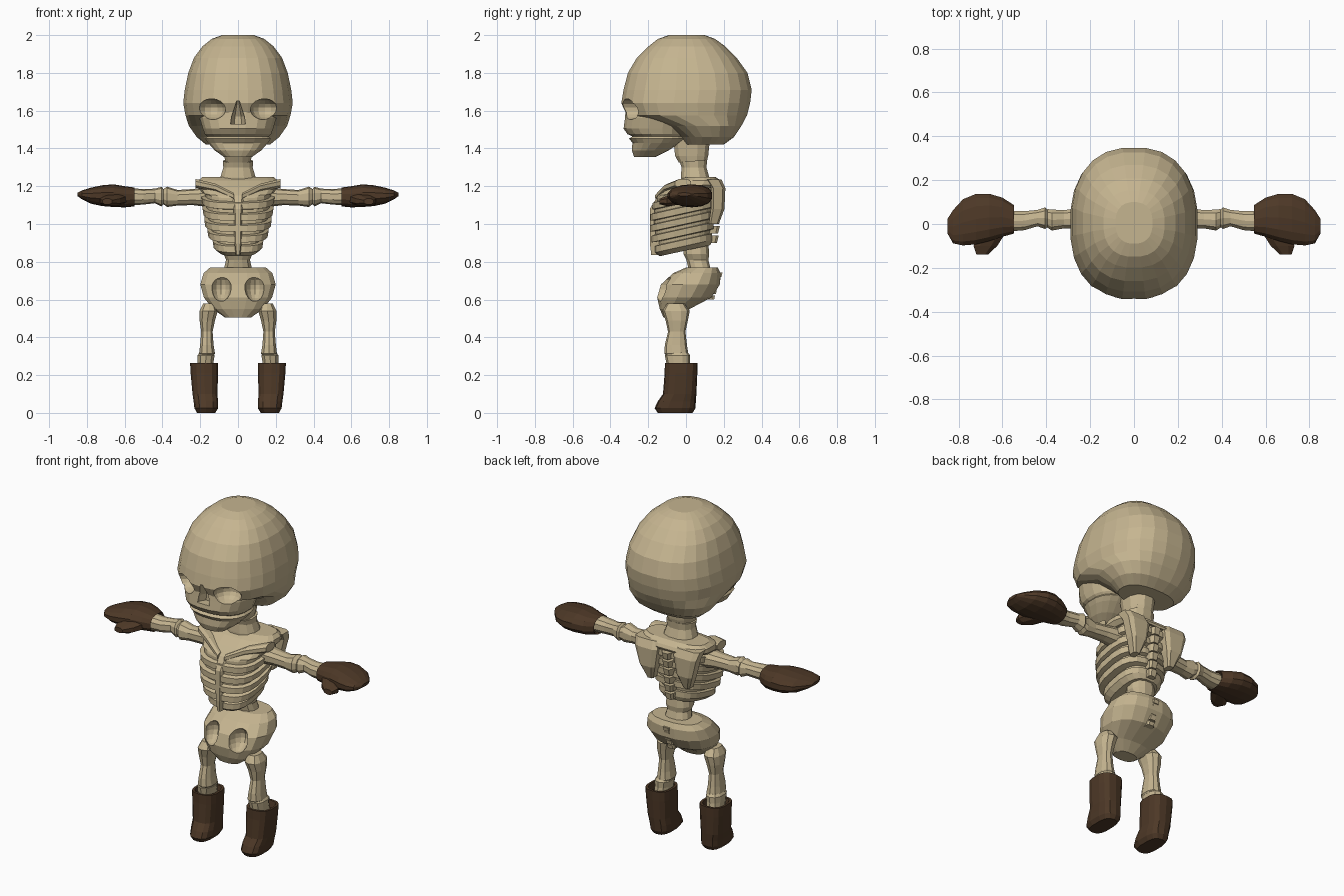
import bpy, bmesh, math
from mathutils import Vector


def material(name, col):
    m = bpy.data.materials.new(name)
    m.diffuse_color = (*col, 1)
    return m


BONE = material("bone", (0.56, 0.46, 0.28))
LEATHER = material("dark_leather", (0.075, 0.040, 0.020))


def add(name, bm, mat):
    bmesh.ops.recalc_face_normals(bm, faces=bm.faces)
    me = bpy.data.meshes.new(name)
    bm.to_mesh(me)
    bm.free()
    me.materials.append(mat)
    ob = bpy.data.objects.new(name, me)
    bpy.context.collection.objects.link(ob)
    return ob


def loft(name, axis, rings, n=12, p=2.4, mat=BONE, side=1):
    """Skin of rounded sections; ring = (t, u0, u1, v0, v1[, tilt])."""
    bm = bmesh.new()
    loops = []
    for r in rings:
        t, u0, u1, v0, v1 = r[:5]
        tilt = r[5] if len(r) > 5 else 0
        loop = []
        for i in range(n):
            a = 2 * math.pi * (i + 0.5) / n
            c, s = math.cos(a), math.sin(a)
            u = (u0 + u1) / 2 + (u1 - u0) / 2 * math.copysign(abs(c) ** (2 / p), c)
            v = (v0 + v1) / 2 + (v1 - v0) / 2 * math.copysign(abs(s) ** (2 / p), s)
            co = {'x': (t, u, v), 'y': (u, t, v), 'z': (u, v, t + tilt * v)}[axis]
            loop.append(bm.verts.new((co[0] * side, co[1], co[2])))
        loops.append(loop)
    for a, b in zip(loops, loops[1:]):
        for i in range(n):
            j = (i + 1) % n
            bm.faces.new((a[i], a[j], b[j], b[i]))
    bm.faces.new(loops[0])
    bm.faces.new(loops[-1])
    return add(name, bm, mat)


def sym(rings):
    return [(r[0], -r[1], r[1], *r[2:]) for r in rings]


def ball(name, loc, rad):
    bm = bmesh.new()
    bmesh.ops.create_uvsphere(bm, u_segments=14, v_segments=9, radius=1)
    for v in bm.verts:
        v.co = Vector([v.co[k] * rad[k] + loc[k] for k in range(3)])
    return add(name, bm, BONE)


def boolean(ob, cutter, op):
    m = ob.modifiers.new("bool", 'BOOLEAN')
    m.object, m.operation, m.solver = cutter, op, 'EXACT'
    bpy.context.view_layer.update()
    dg = bpy.context.evaluated_depsgraph_get()
    me = bpy.data.meshes.new_from_object(ob.evaluated_get(dg))
    ob.modifiers.clear()
    ob.data = me
    bpy.data.objects.remove(cutter)


# Skull: cranium joined to the face and jaw, then sockets and nose carved out
skull = loft("skull", 'z', sym([
    (1.42, .17, .0, .20), (1.46, .22, -.03, .255), (1.52, .262, -.12, .295),
    (1.575, .28, -.315, .325), (1.64, .292, -.345, .342), (1.71, .284, -.333, .35),
    (1.80, .265, -.31, .328), (1.88, .235, -.262, .27), (1.94, .19, -.20, .21),
    (1.98, .14, -.15, .155), (2.0, .085, -.09, .10)]), n=24)
face = loft("face", 'z', sym([
    (1.355, .075, -.275, -.16), (1.39, .125, -.288, -.09), (1.43, .16, -.285, -.03),
    (1.452, .175, -.303, .0), (1.464, .165, -.285, -.01), (1.476, .178, -.312, .0),
    (1.505, .188, -.332, .01), (1.56, .205, -.325, .02), (1.62, .2, -.32, .02)]), n=20)
boolean(skull, face, 'UNION')
for s in (-1, 1):
    boolean(skull, ball("socket_cutter", (.142 * s, -.315, 1.607), (.078, .10, .056)), 'DIFFERENCE')
boolean(skull, loft("nose_cutter", 'z', sym([
    (1.53, .042, -.40, -.27), (1.57, .036, -.40, -.27), (1.65, .008, -.40, -.31)]), n=8), 'DIFFERENCE')

# Neck vertebrae
loft("lower_neck", 'z', sym([(1.21, .105, -.03, .14), (1.25, .095, -.03, .125),
                             (1.30, .08, -.025, .11), (1.33, .083, -.035, .115, .1)]))
loft("upper_neck", 'z', sym([(1.325, .068, -.04, .11), (1.36, .075, -.06, .12), (1.45, .085, -.07, .13)]))

# Rib cage: stepped rings tilted down at the front, then smooth shoulders
ribs = [(.86, .10, -.14, .13, .22)]
sizes = [(.13, -.165, .14), (.158, -.185, .148), (.175, -.192, .155),
         (.184, -.19, .165), (.19, -.178, .18)]
for i, (w, f, b) in enumerate(sizes):
    z = .885 + .058 * i
    ribs += [(z, w, f, b, .22), (z + .034, w + .005, f, b, .22),
             (z + .037, w - .016, f + .022, b - .015, .22),
             (z + .054, w - .013, f + .022, b - .012, .22)]
ribs += [(1.172, .192, -.15, .19, .15), (1.20, .215, -.10, .195, .06),
         (1.23, .212, -.05, .185), (1.25, .19, .0, .155)]
loft("rib_cage", 'z', sym(ribs), n=20, p=2.8)
loft("breastbone", 'z', sym([(.835, .012, -.185, -.12), (.90, .02, -.193, -.12),
                             (1.08, .024, -.193, -.12), (1.15, .035, -.15, -.08)]), n=8, p=4)
for k in range(6):
    z = .90 + .05 * k
    loft("back_vertebra", 'z', sym([(z, .024, .1, .165 + .006 * k), (z + .04, .03, .1, .175 + .006 * k)]), n=8, p=4)

# Waist and pelvis with hollow hip bowls
loft("waist", 'z', sym([(.72, .10, .0, .16), (.77, .075, .01, .13), (.81, .065, .0, .12),
                        (.84, .078, -.015, .125), (.90, .07, -.02, .12)]))
pelvis = loft("pelvis", 'z', sym([
    (.505, .07, -.12, -.03), (.55, .135, -.14, .02), (.61, .183, -.155, .135),
    (.68, .203, -.135, .182), (.74, .185, -.07, .185), (.77, .15, .0, .17)]), n=16)
for s in (-1, 1):
    boolean(pelvis, ball("hip_cutter", (.09 * s, -.145, .665), (.055, .09, .075)), 'DIFFERENCE')
for k in range(5):
    z = .60 + .03 * k
    loft("tail_vertebra", 'z', sym([(z, .026, .08, .15 + .01 * k), (z + .022, .026, .08, .155 + .01 * k)]), n=8, p=4)

for s in (-1, 1):
    # Collar bones and shoulder blades
    loft("collar_bone", 'x', [(.02, -.165, -.10, 1.125, 1.165), (.12, -.12, -.04, 1.17, 1.215),
                              (.225, -.06, .03, 1.19, 1.24)], n=8, side=s)
    loft("shoulder_blade", 'z', [(1.0, .10, .14, .12, .175), (1.08, .07, .175, .13, .205),
                                 (1.19, .05, .205, .13, .21), (1.235, .06, .215, .10, .19)],
         n=8, p=4, side=s)
    # Arms
    loft("upper_arm", 'x', [(.16, -.03, .09, 1.09, 1.195), (.24, -.025, .075, 1.10, 1.185),
                            (.32, -.022, .065, 1.098, 1.18), (.375, -.032, .068, 1.09, 1.198),
                            (.395, -.018, .07, 1.105, 1.185)], n=10, side=s)
    loft("forearm", 'x', [(.39, -.012, .06, 1.11, 1.18), (.405, -.025, .078, 1.093, 1.197),
                          (.44, -.012, .066, 1.11, 1.187), (.50, -.03, .06, 1.103, 1.185),
                          (.58, -.037, .062, 1.098, 1.19)], n=10, side=s)
    # Mittens
    loft("mitten", 'x', [(.57, -.035, .06, 1.105, 1.185), (.548, -.045, .088, 1.093, 1.193),
                         (.60, -.06, .122, 1.088, 1.20), (.66, -.08, .14, 1.09, 1.21),
                         (.72, -.095, .14, 1.095, 1.205), (.78, -.10, .115, 1.108, 1.192),
                         (.825, -.09, .065, 1.13, 1.178), (.85, -.045, .025, 1.148, 1.166)],
         n=14, mat=LEATHER, side=s)
    loft("mitten_thumb", 'y', [(-.03, .575, .70, 1.10, 1.17), (-.10, .62, .735, 1.093, 1.15),
                               (-.14, .665, .72, 1.103, 1.135)], n=8, mat=LEATHER, side=s)
    # Legs
    loft("thigh_bone", 'z', [(.58, .12, .185, -.10, -.01), (.54, .105, .205, -.125, .02),
                             (.49, .12, .205, -.108, .01), (.43, .133, .196, -.095, -.003),
                             (.36, .128, .202, -.112, .005), (.315, .12, .208, -.115, .012),
                             (.30, .13, .20, -.10, .0)], n=10, side=s)
    loft("shin_bone", 'z', [(.32, .135, .205, -.095, .01), (.305, .122, .216, -.112, .022),
                            (.27, .128, .215, -.105, .02), (.20, .13, .215, -.09, .03)], n=10, side=s)
    # Boots
    loft("boot", 'z', [(.225, .125, .235, -.09, .04), (.265, .118, .242, -.098, .048),
                       (.265, .104, .255, -.112, .062), (.21, .104, .252, -.113, .06),
                       (.10, .108, .242, -.122, .055), (.06, .104, .236, -.15, .052),
                       (.025, .104, .232, -.166, .05), (.0, .12, .218, -.15, .035)],
         n=14, p=2.8, mat=LEATHER, side=s)
